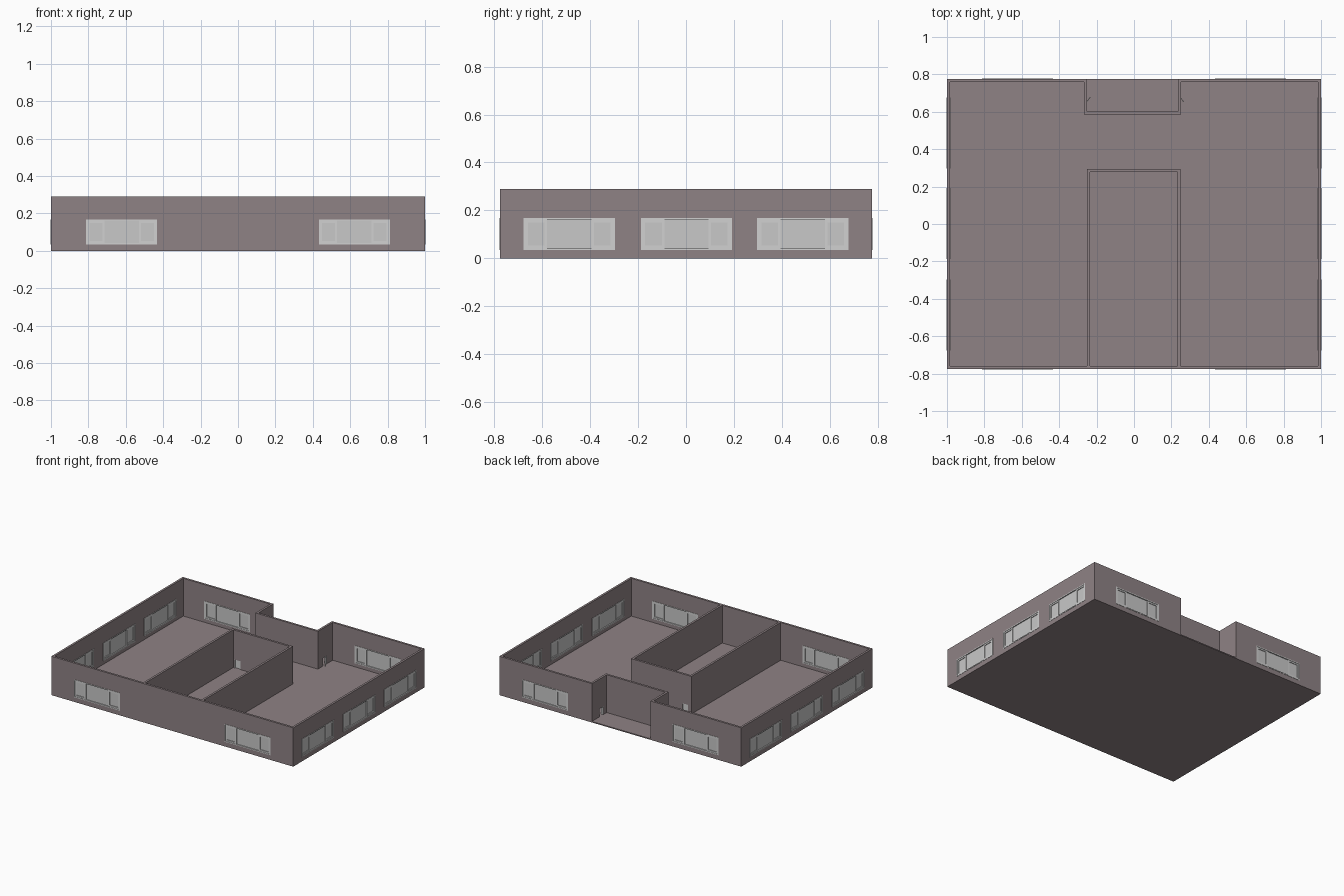
import bpy, bmesh, math
from mathutils import Matrix, Vector

if "Cube" in bpy.data.objects:
    bpy.data.objects.remove(bpy.data.objects["Cube"])

H, Z, T, FLOOR = 0.776, 0.29, 0.016, 0.008


def material(name, rgb):
    m = bpy.data.materials.new(name)
    m.diffuse_color = (*rgb, 1)
    m.use_nodes = True
    m.node_tree.nodes["Principled BSDF"].inputs["Base Color"].default_value = m.diffuse_color
    return m


WALL = material("mauve_wall", (0.275, 0.225, 0.235))
FRAME = material("pale_grey_frame", (0.64, 0.64, 0.64))
GLASS = material("grey_glass", (0.58, 0.58, 0.58))


def finish(bm, name, mats):
    bmesh.ops.recalc_face_normals(bm, faces=bm.faces)
    me = bpy.data.meshes.new(name)
    bm.to_mesh(me)
    bm.free()
    for m in mats:
        me.materials.append(m)
    ob = bpy.data.objects.new(name, me)
    bpy.context.collection.objects.link(ob)
    return ob


def add_box(bm, lo, hi, mat=0, mtx=None):
    lo, hi = Vector(lo), Vector(hi)
    m = Matrix.Translation((lo + hi) / 2) @ Matrix.Diagonal((*(hi - lo), 1))
    vs = bmesh.ops.create_cube(bm, size=1, matrix=(mtx or Matrix()) @ m)["verts"]
    for f in {f for v in vs for f in v.link_faces}:
        f.material_index = mat


def wall_ring(name, outer, inner, closed):
    """Vertical walls between two matching plan outlines."""
    bm = bmesh.new()
    o = [bm.verts.new((x, y, 0.001)) for x, y in outer]
    i = [bm.verts.new((x, y, 0.001)) for x, y in inner]
    n = len(o)
    faces = [bm.faces.new((o[k], o[(k + 1) % n], i[(k + 1) % n], i[k]))
             for k in range(n if closed else n - 1)]
    ext = bmesh.ops.extrude_face_region(bm, geom=faces, use_keep_orig=True)["geom"]
    for v in ext:
        if isinstance(v, bmesh.types.BMVert):
            v.co.z = Z
    return finish(bm, name, [WALL])


# Floor slab
bm = bmesh.new()
add_box(bm, (-1, -H, 0), (1, H, FLOOR))
finish(bm, "floor", [WALL])

# Perimeter wall with the entrance recess at the back
xr, xl, yn = 0.234, -0.250, 0.602
outer = [(-1, -H), (1, -H), (1, H), (xr, H), (xr, yn), (xl, yn), (xl, H), (-1, H)]
inner = [(-1 + T, -H + T), (1 - T, -H + T), (1 - T, H - T), (xr + T, H - T),
         (xr + T, yn - T), (xl - T, yn - T), (xl - T, H - T), (-1 + T, H - T)]
shell = wall_ring("outer_walls", outer, inner, True)

# Inner U-shaped partition
yb = 0.295
rooms = wall_ring("inner_partition",
                  [(-0.25, -H + T), (-0.25, yb), (0.248, yb), (0.248, -H + T)],
                  [(-0.234, -H + T), (-0.234, yb - T), (0.232, yb - T), (0.232, -H + T)], False)


def placed(x, y, deg):
    return Matrix.Translation((x, y, 0)) @ Matrix.Rotation(math.radians(deg), 4, "Z")


# Windows: local x along the wall, local -y outwards, centred in the wall
W, Z0, Z1 = 0.19, 0.035, 0.168
c = T / 2
windows = [placed(s * 0.622, -H + c, 0) for s in (-1, 1)]
windows += [placed(s * 0.622, H - c, 180) for s in (-1, 1)]
for y in (-0.487, 0.002, 0.487):
    windows += [placed(1 - c, y, 90), placed(-1 + c, y, -90)]

# Doors: two in the recess sides, one in the partition end wall
doors = [placed(xr + c, 0.665, 90), placed(xl - c, 0.665, -90), placed(-0.2, yb - c, 0)]
DW, DZ = 0.024, 0.07


def cut(target, boxes):
    """Cut box openings, bake the result and drop the cutter."""
    bm = bmesh.new()
    for mtx, lo, hi in boxes:
        add_box(bm, lo, hi, 0, mtx)
    cutter = finish(bm, "opening_cutter", [])
    cutter.hide_render = True
    mod = target.modifiers.new("openings", "BOOLEAN")
    mod.object, mod.operation, mod.solver = cutter, "DIFFERENCE", "EXACT"
    bpy.context.view_layer.update()
    dg = bpy.context.evaluated_depsgraph_get()
    me = bpy.data.meshes.new_from_object(target.evaluated_get(dg))
    target.modifiers.clear()
    target.data = me
    bpy.data.objects.remove(cutter)


win_box = [(m, (-W, -0.03, Z0), (W, 0.03, Z1)) for m in windows]
door_box = [(m, (-DW, -0.03, FLOOR), (DW, 0.03, DZ)) for m in doors]
cut(shell, win_box + door_box[:2])
cut(rooms, door_box[2:])


def ring(bm, x0, x1, z0, z1, w, d, mtx):
    """Rectangular frame of bar width w and half depth d."""
    add_box(bm, (x0, -d, z0), (x0 + w, d, z1), 0, mtx)
    add_box(bm, (x1 - w, -d, z0), (x1, d, z1), 0, mtx)
    add_box(bm, (x0 + w, -d, z0), (x1 - w, d, z0 + w), 0, mtx)
    add_box(bm, (x0 + w, -d, z1 - w), (x1 - w, d, z1), 0, mtx)


# Window: fixed middle pane with a framed casement on each side
for n, m in enumerate(windows):
    bm = bmesh.new()
    ring(bm, -W, W, Z0, Z1, 0.007, c + 0.002, m)
    for s in (-1, 1):
        a, b = sorted((s * 0.092, s * 0.183))
        ring(bm, a, b, Z0 + 0.007, Z1 - 0.007, 0.011, c - 0.001, m)
    add_box(bm, (-W + 0.007, -0.002, Z0 + 0.007), (W - 0.007, 0.002, Z1 - 0.007), 1, m)
    finish(bm, f"window_{n + 1}", [FRAME, GLASS])

# Doors: jambs, head and a leaf standing slightly ajar
for n, m in enumerate(doors):
    bm = bmesh.new()
    for s in (-1, 1):
        a, b = sorted((s * (DW - 0.003), s * DW))
        add_box(bm, (a, -c, FLOOR), (b, c, DZ), 0, m)
    add_box(bm, (-DW, -c, DZ - 0.003), (DW, c, DZ), 0, m)
    swing = m @ placed(DW - 0.003, 0, 35 if n == 0 else -35 if n == 1 else 0)
    add_box(bm, (-0.042, -0.002, FLOOR), (0, 0.002, DZ - 0.003), 0, swing)
    finish(bm, f"door_{n + 1}", [FRAME])
